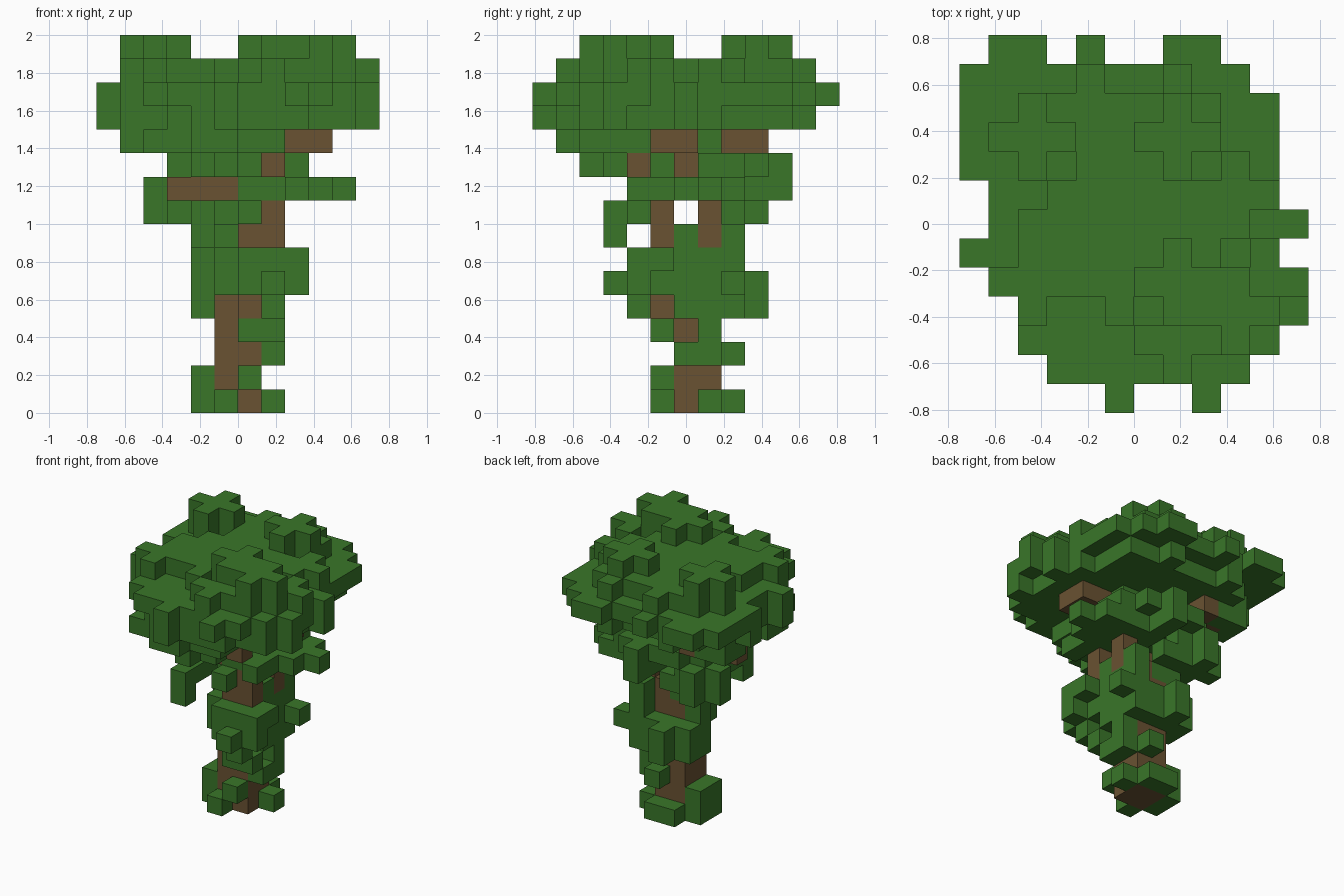
import bpy
import bmesh
from mathutils import Vector

CELL = 0.125
DIRECTIONS = [Vector(d) for d in
              ((1, 0, 0), (-1, 0, 0), (0, 1, 0), (0, -1, 0), (0, 0, 1), (0, 0, -1))]

default = bpy.data.objects.get("Cube")
if default:
    bpy.data.objects.remove(default)


def make_material(name, colour):
    material = bpy.data.materials.new(name)
    material.use_nodes = True
    material.diffuse_color = colour
    material.node_tree.nodes["Principled BSDF"].inputs["Base Color"].default_value = colour
    return material


def block(x0, x1, y0, y1, z0, z1):
    """Cells of a box; both ends are included."""
    return {(x, y, z) for x in range(x0, x1 + 1)
            for y in range(y0, y1 + 1) for z in range(z0, z1 + 1)}


def cluster(x, y, z0, z1):
    """Upright prism with a plus-shaped plan."""
    return block(x - 1, x + 1, y, y, z0, z1) | block(x, x, y - 1, y + 1, z0, z1)


def union(maker, items):
    return set().union(*(maker(*item) for item in items))


def build(name, cells, occupied, material):
    """Make one mesh from the exposed faces of the cells."""
    bm = bmesh.new()
    corners = {}

    def corner(point):
        key = tuple(round(v * 2) for v in point)
        if key not in corners:
            x, y, z = point
            corners[key] = bm.verts.new(((x + 0.5) * CELL, (y - 6) * CELL, (z + 0.5) * CELL))
        return corners[key]

    for cell in sorted(cells):
        centre = Vector(cell)
        for normal in DIRECTIONS:
            if tuple(int(v) for v in centre + normal) in occupied:
                continue
            side = Vector((normal.y, normal.z, normal.x))
            up = normal.cross(side)
            loop = [centre + (normal + side * a + up * b) / 2
                    for a, b in ((-1, -1), (1, -1), (1, 1), (-1, 1))]
            bm.faces.new([corner(point) for point in loop])
    mesh = bpy.data.meshes.new(name)
    bm.to_mesh(mesh)
    bm.free()
    mesh.materials.append(material)
    bpy.context.collection.objects.link(bpy.data.objects.new(name, mesh))


# Trunk
trunk = union(block, [
    (-1, 0, 6, 7, 0, 6), (0, 0, 5, 5, 4, 4), (0, 0, 7, 7, 7, 7)])

# Branches: front fork, back fork, side arm and upper arms
branches = union(block, [
    (0, 1, 5, 5, 7, 7), (1, 1, 5, 5, 8, 8), (1, 1, 7, 7, 7, 9),
    (-3, -1, 5, 5, 9, 9), (1, 1, 4, 4, 10, 10), (1, 1, 6, 6, 10, 10),
    (2, 3, 5, 6, 11, 11), (-3, -3, 8, 9, 11, 11), (-4, -4, 8, 8, 11, 11)])

# Leaves around the foot
foot_leaves = union(block, [
    (-2, -2, 6, 7, 0, 1), (-1, -1, 5, 5, 0, 0), (0, 0, 5, 5, 1, 1),
    (1, 1, 7, 7, 0, 0), (-1, 0, 8, 8, 0, 0), (0, 0, 8, 8, 2, 2),
    (1, 1, 6, 7, 2, 2), (1, 1, 7, 7, 3, 3), (0, 1, 5, 5, 3, 3)])

# Leaves around the middle of the trunk
middle_leaves = union(cluster, [(-1, 8, 4, 5), (1, 4, 5, 5)]) | union(block, [
    (-2, -2, 7, 7, 4, 7), (1, 1, 4, 4, 4, 4), (1, 1, 6, 8, 4, 4),
    (-1, 1, 5, 8, 5, 5), (2, 2, 8, 8, 5, 5),
    (-1, 2, 5, 5, 6, 6), (0, 2, 4, 4, 6, 6), (1, 1, 6, 8, 6, 7),
    (-1, -1, 6, 7, 7, 7), (0, 0, 6, 6, 7, 7)])

# Leaves hanging under the canopy
hanging_leaves = union(cluster, [
    (-3, 8, 8, 9), (3, 7, 9, 9), (-1, 3, 10, 10), (-2, 8, 10, 10),
    (0, 9, 10, 10), (1, 8, 10, 10)]) | union(block, [
    (-2, -2, 3, 3, 7, 8), (-2, -2, 4, 5, 8, 8), (0, 0, 4, 5, 8, 8), (-1, -1, 8, 8, 8, 8),
    (0, 1, 5, 5, 9, 9), (2, 2, 4, 6, 9, 9), (0, 2, 6, 8, 9, 9), (0, 0, 9, 10, 9, 9),
    (2, 2, 7, 8, 10, 10), (-2, 0, 5, 7, 10, 10), (-1, 1, 8, 9, 10, 10),
    (-4, -1, 2, 5, 11, 11), (-2, -1, 1, 1, 11, 11), (-5, -5, 4, 5, 11, 11),
    (-4, -1, 6, 7, 11, 11), (0, 1, 2, 7, 11, 11),
    (-5, -5, 8, 9, 11, 11), (-4, -4, 9, 9, 11, 11)])

# Canopy: a wide slab, narrower on its underside, described row by row
rows = [(-3, 3), (-4, 4), (-4, 4), (-5, 4), (-5, 4), (-5, 4),
        (-5, 4), (-5, 4), (-5, 4), (-5, 4)]
canopy = set()
for y, (left, right) in enumerate(rows, start=1):
    canopy |= block(left, right, y, y, 13, 13)
    canopy |= block(left + 1, right - 1, y, y, 12, 12)

# Canopy rim clusters
canopy |= union(cluster, [
    (-1, 1, 12, 13), (2, 1, 13, 13), (4, 6, 12, 13), (4, 4, 13, 14), (4, 3, 12, 13),
    (-5, 5, 12, 13), (-5, 8, 12, 13), (-5, 9, 13, 13), (-5, 10, 13, 13), (-5, 11, 13, 13),
    (-4, 11, 13, 13), (-2, 11, 13, 13), (1, 11, 13, 13), (2, 11, 13, 13),
    (-3, 10, 12, 12), (1, 10, 12, 12)])

# Canopy crown clusters, the tallest reaching the top
canopy |= union(cluster, [
    (-4, 9, 14, 15), (1, 9, 14, 15), (1, 4, 14, 15), (3, 3, 14, 15), (-4, 4, 14, 14),
    (-3, 6, 14, 14), (2, 6, 14, 14), (-1, 8, 14, 14), (1, 10, 14, 14),
    (-2, 10, 14, 14), (1, 2, 14, 14), (-1, 4, 14, 14), (3, 7, 14, 14)])
canopy |= block(-2, 2, 5, 7, 14, 14)

# Each cell belongs to one part only; wood takes priority
leaf = make_material("leaf green", (0.041, 0.18, 0.022, 1))
wood = make_material("bark brown", (0.142, 0.085, 0.032, 1))
parts = [("trunk", trunk, wood), ("branches", branches, wood),
         ("foot_leaves", foot_leaves, leaf), ("middle_leaves", middle_leaves, leaf),
         ("hanging_leaves", hanging_leaves, leaf), ("canopy", canopy, leaf)]
occupied = set().union(*(cells for _, cells, _ in parts))
used = set()
for name, cells, material in parts:
    build(name, cells - used, occupied, material)
    used |= cells
